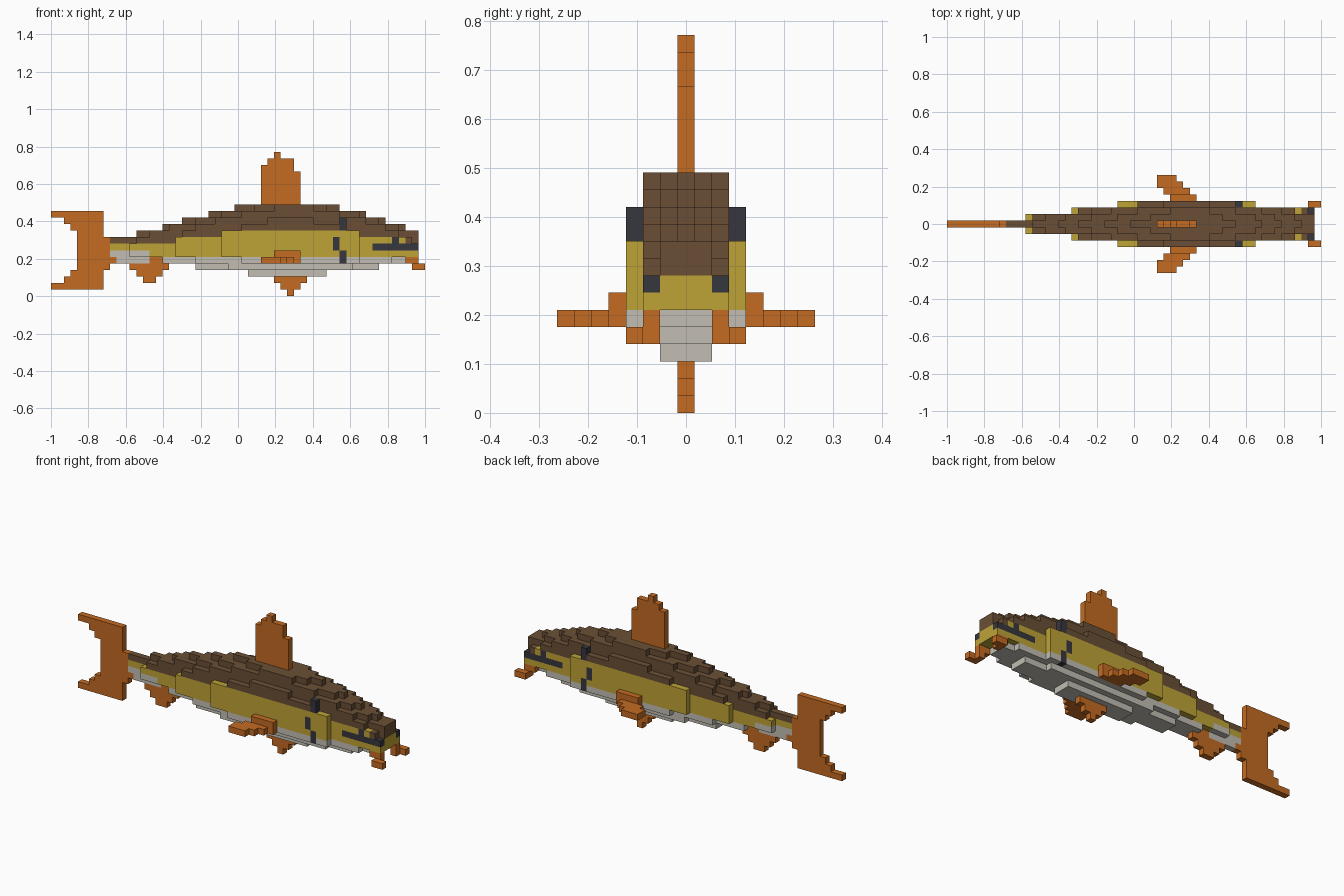
import bpy
import bmesh

cube = bpy.data.objects.get("Cube")
if cube:
    bpy.data.objects.remove(cube, do_unlink=True)

V = 2 / 57  # block size


def material(name, rgb):
    lin = [((c / 255 + 0.055) / 1.055) ** 2.4 for c in rgb] + [1]
    m = bpy.data.materials.new(name)
    m.use_nodes = True
    m.diffuse_color = lin
    bsdf = m.node_tree.nodes["Principled BSDF"]
    bsdf.inputs["Base Color"].default_value = lin
    bsdf.inputs["Roughness"].default_value = 0.9
    return m


BROWN, YELLOW, WHITE, DARK, ORANGE = range(5)
MATS = [material("back brown", (106, 79, 54)), material("flank yellow", (190, 163, 54)),
        material("belly grey white", (194, 190, 179)), material("dark markings", (54, 54, 62)),
        material("fin orange", (196, 107, 34))]

# Six directions, each with the four corners of that block face
SIDES = [((1, 0, 0), ((1, 0, 0), (1, 1, 0), (1, 1, 1), (1, 0, 1))),
         ((-1, 0, 0), ((0, 0, 0), (0, 0, 1), (0, 1, 1), (0, 1, 0))),
         ((0, 1, 0), ((0, 1, 0), (0, 1, 1), (1, 1, 1), (1, 1, 0))),
         ((0, -1, 0), ((0, 0, 0), (1, 0, 0), (1, 0, 1), (0, 0, 1))),
         ((0, 0, 1), ((0, 0, 1), (1, 0, 1), (1, 1, 1), (0, 1, 1))),
         ((0, 0, -1), ((0, 0, 0), (0, 1, 0), (1, 1, 0), (1, 0, 0)))]


def build(name, cells):
    """Outer skin of a set of blocks {(i, j, k): colour}, j = 0 on the centre line."""
    bm = bmesh.new()
    used = sorted(set(cells.values()))
    for (i, j, k), colour in cells.items():
        for (dx, dy, dz), corners in SIDES:
            if (i + dx, j + dy, k + dz) not in cells:
                f = bm.faces.new([bm.verts.new((-1 + (i + a) * V, (j - 0.5 + b) * V, (k + c) * V))
                                  for a, b, c in corners])
                f.material_index = used.index(colour)
    bmesh.ops.remove_doubles(bm, verts=bm.verts, dist=V * 0.01)
    mesh = bpy.data.meshes.new(name)
    bm.to_mesh(mesh)
    bm.free()
    for c in used:
        mesh.materials.append(MATS[c])
    bpy.context.collection.objects.link(bpy.data.objects.new(name, mesh))


def rows(spans, j=0):
    """Orange blocks from {row: (first, last)}."""
    return {(i, j, k): ORANGE for k, (a, b) in spans.items() for i in range(a, b + 1)}


# Body: for each height, the length span at 0, 1, 2, 3 blocks from the centre line
LAYERS = {
    3: [(30, 41), (30, 41)],
    4: [(22, 49), (22, 49), (27, 45)],
    5: [(10, 53), (17, 53), (22, 51), (29, 46)],
    6: [(9, 55), (12, 55), (19, 55), (26, 46)],
    7: [(9, 55), (12, 55), (19, 55), (26, 46)],
    8: [(9, 55), (13, 55), (19, 54), (26, 46)],
    9: [(13, 55), (15, 55), (20, 52), (26, 46)],
    10: [(17, 53), (18, 52), (22, 50), (29, 44)],
    11: [(20, 50), (22, 49), (25, 47), (33, 44)],
    12: [(24, 47), (26, 46), (29, 43)],
    13: [(28, 43), (31, 41), (34, 39)],
}
GILL = {(44, 11), (44, 10), (43, 8), (43, 7), (44, 6), (44, 5)}
EYE = {(i, 7) for i in range(49, 56)} | {(52, 8)}


def body_colour(i, o, k):
    if (o == 3 and (i, k) in GILL) or (o == 2 and (i, k) in EYE):
        return DARK
    if k < 6 or (k == 6 and i < 15 and o < 2):
        return WHITE
    return YELLOW if k <= 6 + max(o, 1) and (i, o, k) != (54, 2, 8) else BROWN


body = {}
for k, spans in LAYERS.items():
    for o, (a, b) in enumerate(spans):
        for i in range(a, b + 1):
            if o == 3 and k == 11 and 39 < i < 44:
                continue
            for j in (-o, o):
                body[i, j, k] = body_colour(i, o, k)
for i in (15, 16):
    body[i, 0, 5] = ORANGE  # root of the rear fin
build("body", body)

# Fins on the centre line
build("tail_fin", rows({12: (0, 7), 11: (2, 7), 10: (3, 7), 9: (4, 7), 8: (4, 8), 7: (4, 8),
                        6: (4, 8), 5: (4, 9), 4: (4, 8), 3: (3, 7), 2: (2, 7), 1: (0, 7)}))
dorsal = {k: (32, 37) for k in range(14, 19)}
dorsal.update({19: (32, 36), 20: (33, 36), 21: (34, 34)})
build("dorsal_fin", rows(dorsal))
build("belly_fin", rows({2: (34, 38), 1: (35, 37), 0: (36, 36)}))
build("rear_fin", rows({4: (12, 17), 3: (13, 16), 2: (14, 15)}))

# Side fins and chin barbels, one pair each
for side, s in (("left", 1), ("right", -1)):
    fin = rows({5: (34, 37), 6: (34, 37)}, 4 * s)
    for o, span in ((5, (33, 36)), (6, (32, 35)), (7, (32, 34))):
        fin.update(rows({5: span}, o * s))
    build(side + "_pectoral_fin", fin)
    barbel = rows({5: (54, 55), 4: (55, 55)}, 2 * s)
    barbel.update(rows({4: (55, 56)}, 3 * s))
    build(side + "_barbel", barbel)
